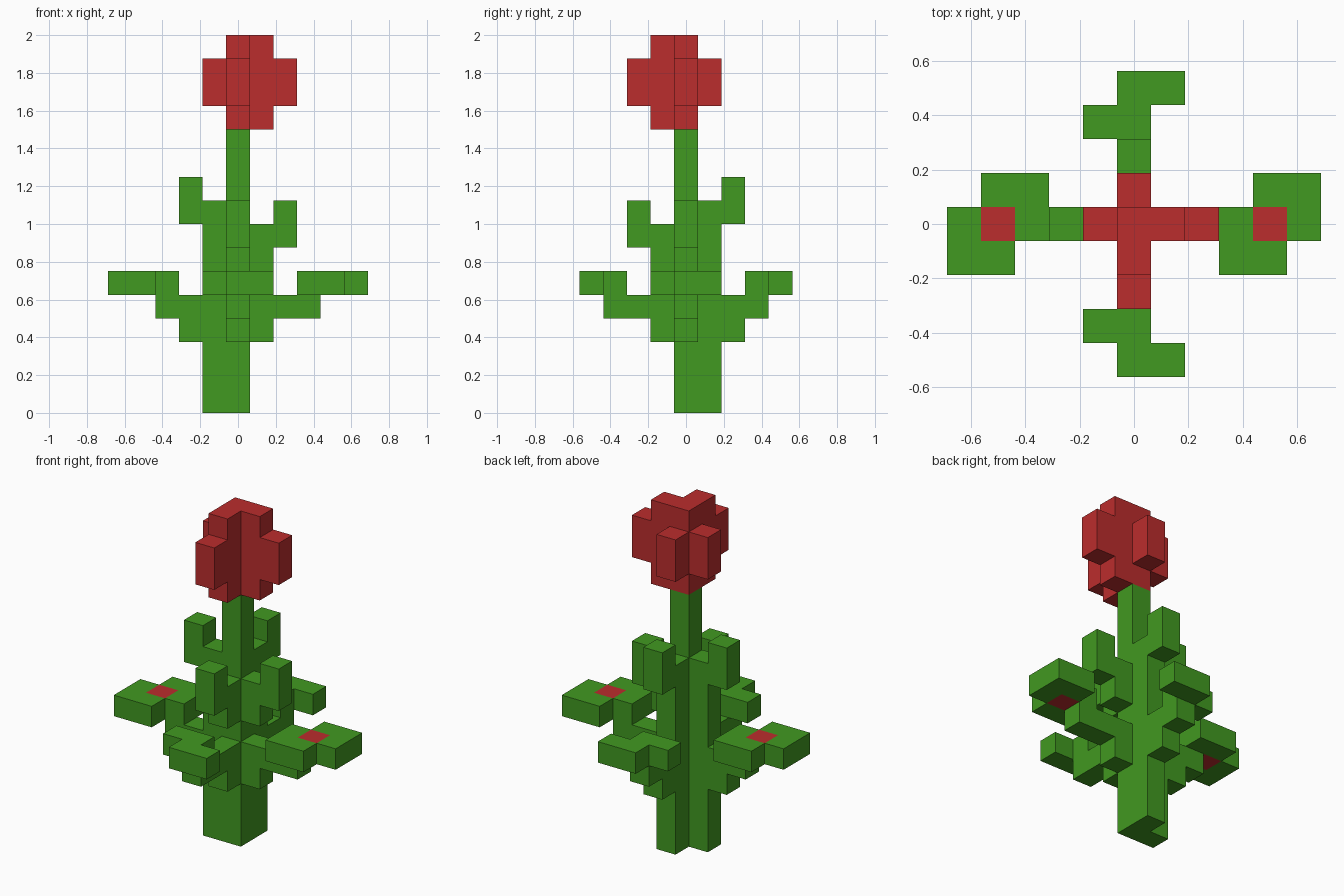
import bpy, bmesh
from mathutils import Vector

U = 0.125  # edge length of one block

cube = bpy.data.objects.get("Cube")
if cube:
    bpy.data.objects.remove(cube, do_unlink=True)


def make_material(name, color):
    mat = bpy.data.materials.new(name)
    mat.use_nodes = True
    mat.diffuse_color = color
    mat.node_tree.nodes["Principled BSDF"].inputs["Base Color"].default_value = color
    return mat


GREEN = make_material("leaf green", (0.053, 0.319, 0.015, 1))
RED = make_material("petal red", (0.497, 0.026, 0.026, 1))


def box(xs, ys, zs):
    """Cells of a box; each argument is (first cell, last cell), inclusive."""
    span = lambda r: range(r[0], r[1] + 1)
    return {(x, y, z) for x in span(xs) for y in span(ys) for z in span(zs)}


def turn(cells):
    """Swing side growth round to the front or back."""
    return {(y, -x, z) for x, y, z in cells}


def block_part(name, cells, mats, accent=frozenset()):
    """Outer skin of a set of cells; accent cells take the second material."""
    bm = bmesh.new()
    for cell in cells:
        centre = Vector((cell[0], cell[1], cell[2] + 0.5))
        for axis in range(3):
            for sign in (-1, 1):
                n = Vector((0, 0, 0))
                n[axis] = sign
                if tuple(int(c + d) for c, d in zip(cell, n)) in cells:
                    continue
                a = Vector((0, 0, 0))
                a[(axis + 1) % 3] = 1
                b = n.cross(a)
                mid = centre + n / 2
                corners = [mid + (a * i + b * j) / 2
                           for i, j in ((-1, -1), (1, -1), (1, 1), (-1, 1))]
                face = bm.faces.new([bm.verts.new(p * U) for p in corners])
                face.material_index = int(cell in accent)
    bmesh.ops.remove_doubles(bm, verts=bm.verts, dist=0.001)
    bmesh.ops.dissolve_limit(bm, angle_limit=0.01, verts=bm.verts,
                             edges=bm.edges, delimit={'MATERIAL'})
    mesh = bpy.data.meshes.new(name)
    bm.to_mesh(mesh)
    bm.free()
    for mat in mats:
        mesh.materials.append(mat)
    obj = bpy.data.objects.new(name, mesh)
    bpy.context.collection.objects.link(obj)


O = (0, 0)

# Stem: a tall core with a shorter rib on the right and the back
stem = box(O, O, (0, 11)) | box((-1, -1), O, (0, 8)) | box(O, (1, 1), (0, 8))
block_part("stem", stem, [GREEN])

# Stepped branches, each pair repeated as a quarter turn
branches = {
    "lower_branch_left": box((1, 1), O, (3, 4)) | box((2, 3), O, (4, 4)),
    "lower_branch_right": box((-2, -2), O, (3, 4)) | box((-3, -3), O, (4, 4)),
    "upper_branch_left": box((1, 1), O, (6, 7)) | box((2, 2), O, (7, 8)),
    "upper_branch_right": box((-2, -2), O, (8, 9)),
}
for name, cells in branches.items():
    block_part(name, cells, [GREEN])
    turned = name.replace("left", "front").replace("right", "back")
    block_part(turned, turn(cells), [GREEN])

# Broad side leaves with a red spot where the two squares overlap
for name, c in (("leaf_left", 4), ("leaf_right", -4)):
    near = box((c - 1, c), (-1, 0), (5, 5))
    far = box((c, c + 1), (0, 1), (5, 5))
    block_part(name, near | far, [GREEN, RED], near & far)

# Zigzag leaves at the front and back
for name, inner, outer in (("leaf_front", -3, -4), ("leaf_back", 3, 4)):
    cells = box((-1, 0), (inner, inner), (5, 5)) | box((0, 1), (outer, outer), (5, 5))
    block_part(name, cells, [GREEN])

# Flower: tall core with shorter petals all round
flower = box((0, 1), O, (12, 15)) | box(O, (-1, 0), (12, 15))
flower |= box((-1, 2), O, (13, 14)) | box(O, (-2, 1), (13, 14))
block_part("flower", flower, [RED])
